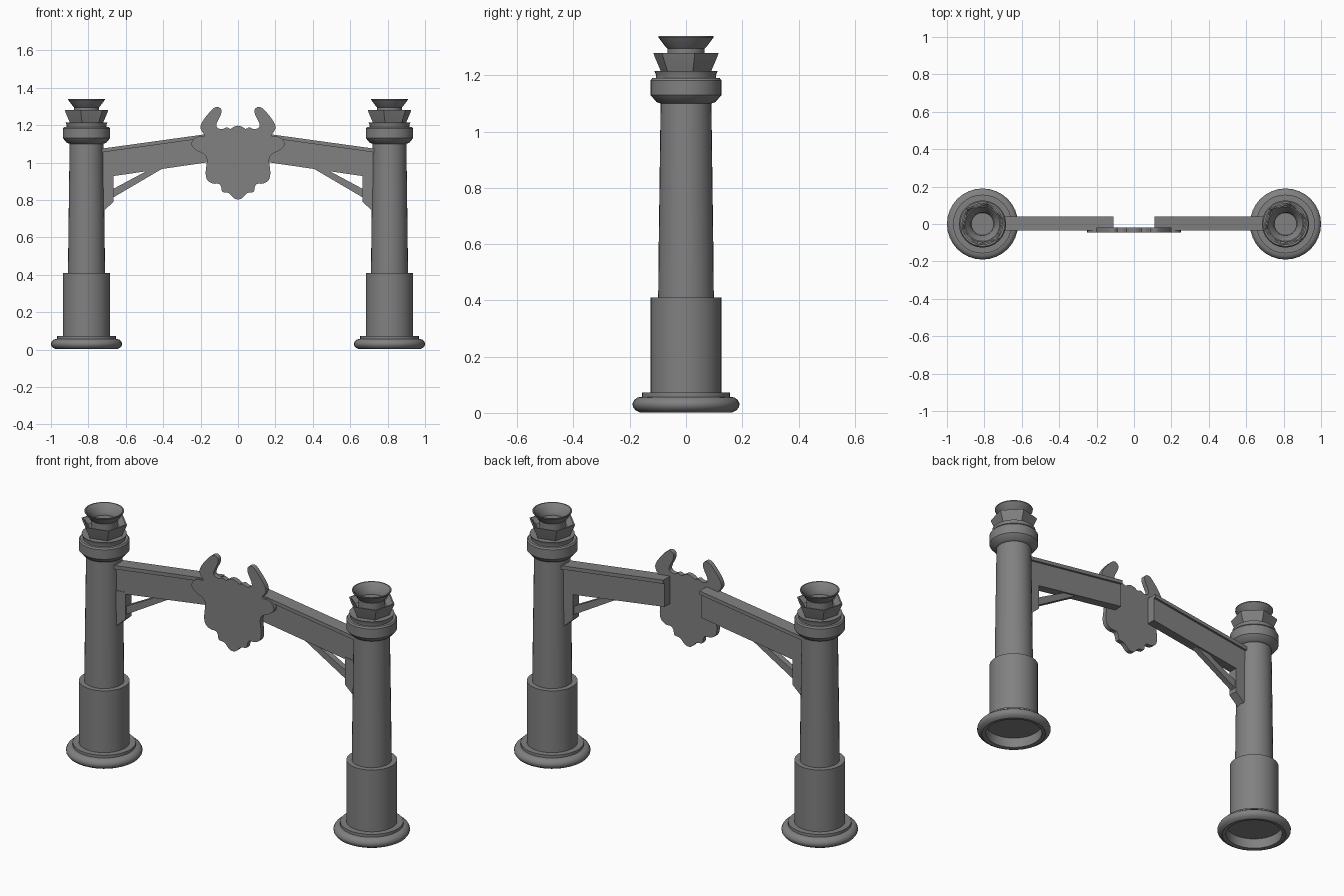
import bpy, bmesh, math
from mathutils import Vector

if "Cube" in bpy.data.objects:
    bpy.data.objects.remove(bpy.data.objects["Cube"])

# Dark grey iron
iron = bpy.data.materials.new("dark_grey")
iron.diffuse_color = (0.22, 0.22, 0.22, 1)
iron.use_nodes = True
iron.node_tree.nodes["Principled BSDF"].inputs["Base Color"].default_value = iron.diffuse_color


def finish(bm, name, angle=35):
    bmesh.ops.remove_doubles(bm, verts=bm.verts, dist=0.0001)
    bmesh.ops.recalc_face_normals(bm, faces=bm.faces)
    me = bpy.data.meshes.new(name)
    bm.to_mesh(me)
    bm.free()
    me.shade_smooth()
    me.set_sharp_from_angle(angle=math.radians(angle))
    me.materials.append(iron)
    ob = bpy.data.objects.new(name, me)
    bpy.context.collection.objects.link(ob)
    return ob


def lathe(name, profile, cx, sides=32, turn=0.0, angle=35):
    """Revolve (radius, z) points around a vertical axis at x = cx."""
    bm = bmesh.new()
    rings = []
    for r, z in profile:
        r = max(r, 0.00001)
        rings.append([bm.verts.new((cx + r * math.cos(turn + math.tau * i / sides),
                                    r * math.sin(turn + math.tau * i / sides), z))
                      for i in range(sides)])
    for a, b in zip(rings, rings[1:]):
        for i in range(sides):
            j = (i + 1) % sides
            bm.faces.new((a[i], a[j], b[j], b[i]))
    return finish(bm, name, angle)


def slab(name, points, y0, y1, sx=1, angle=35):
    """Extrude an (x, z) outline from y0 to y1; sx = -1 mirrors it."""
    bm = bmesh.new()
    face = bm.faces.new([bm.verts.new((sx * x, y0, z)) for x, z in points])
    out = bmesh.ops.extrude_face_region(bm, geom=[face])
    moved = [v for v in out["geom"] if isinstance(v, bmesh.types.BMVert)]
    bmesh.ops.translate(bm, verts=moved, vec=(0, y1 - y0, 0))
    return finish(bm, name, angle)


def rounded(points, steps=3):
    """Closed Catmull-Rom curve through the points."""
    p = [Vector(q) for q in points]
    n = len(p)
    res = []
    for i in range(n):
        a, b, c, d = p[i - 1], p[i], p[(i + 1) % n], p[(i + 2) % n]
        for k in range(steps):
            t = k / steps
            res.append(0.5 * (2 * b + (c - a) * t + (2 * a - 5 * b + 4 * c - d) * t * t
                              + (3 * b - a - 3 * c + d) * t ** 3))
    return res


for side, sx in (("left", -1), ("right", 1)):
    cx = 0.81 * sx

    # Column, bottom to top
    lathe(f"{side}_base", [(0, 0.06), (0.145, 0.06), (0.145, 0.005), (0.165, 0.002),
                           (0.18, 0.01), (0.189, 0.022), (0.19, 0.034), (0.184, 0.046),
                           (0.172, 0.055), (0.157, 0.057), (0.157, 0.072), (0, 0.072)], cx)
    lathe(f"{side}_sleeve", [(0, 0.07), (0.126, 0.07), (0.126, 0.41), (0, 0.41)], cx)
    lathe(f"{side}_shaft", [(0.099, 0.40), (0.097, 0.60), (0.09, 1.12)], cx)
    lathe(f"{side}_collar", [(0.09, 1.10), (0.105, 1.105), (0.126, 1.13), (0.126, 1.182),
                             (0.12, 1.19), (0.106, 1.19), (0.106, 1.20), (0.112, 1.215),
                             (0, 1.215)], cx)
    lathe(f"{side}_faceted_tier", [(0, 1.213), (0.092, 1.213), (0.117, 1.27), (0.12, 1.28),
                                   (0.112, 1.28), (0.085, 1.25), (0, 1.25)],
          cx, sides=6, turn=math.radians(15), angle=15)
    lathe(f"{side}_top_dish", [(0.066, 1.245), (0.066, 1.295), (0.072, 1.30), (0.098, 1.335),
                               (0.098, 1.34), (0.092, 1.34), (0.063, 1.305), (0.06, 1.285),
                               (0, 1.285)], cx)

    # Sloping beam with a wider top flange
    slab(f"{side}_beam", [(0.76, 0.914), (0.76, 1.06), (0.11, 1.148), (0.11, 1.009)],
         -0.022, 0.028, sx)
    slab(f"{side}_beam_flange", [(0.76, 1.05), (0.76, 1.07), (0.11, 1.16), (0.11, 1.14)],
         -0.036, 0.04, sx)

    # Bracket plate and diagonal strut
    slab(f"{side}_bracket", [(0.76, 0.93), (0.665, 0.94), (0.665, 0.79), (0.718, 0.742),
                             (0.76, 0.742)], -0.025, 0.028, sx)
    slab(f"{side}_strut", [(0.69, 0.847), (0.69, 0.80), (0.40, 0.97), (0.46, 0.97)],
         -0.015, 0.018, sx)

# Horned animal-skull plate in the middle
half = [(0, 1.197), (0.025, 1.19), (0.04, 1.18), (0.062, 1.188), (0.085, 1.178),
        (0.112, 1.187), (0.114, 1.21), (0.092, 1.255), (0.09, 1.285), (0.112, 1.298),
        (0.14, 1.282), (0.19, 1.22), (0.2, 1.18), (0.178, 1.143), (0.21, 1.14),
        (0.237, 1.125), (0.25, 1.095), (0.222, 1.065), (0.182, 1.046), (0.166, 1.015),
        (0.173, 0.95), (0.165, 0.908), (0.135, 0.888), (0.102, 0.886), (0.09, 0.868),
        (0.083, 0.843), (0.05, 0.837), (0.022, 0.81), (0, 0.803)]
outline = half + [(-x, z) for x, z in reversed(half[1:-1])]
slab("skull_plate", rounded(outline), -0.046, -0.02)
